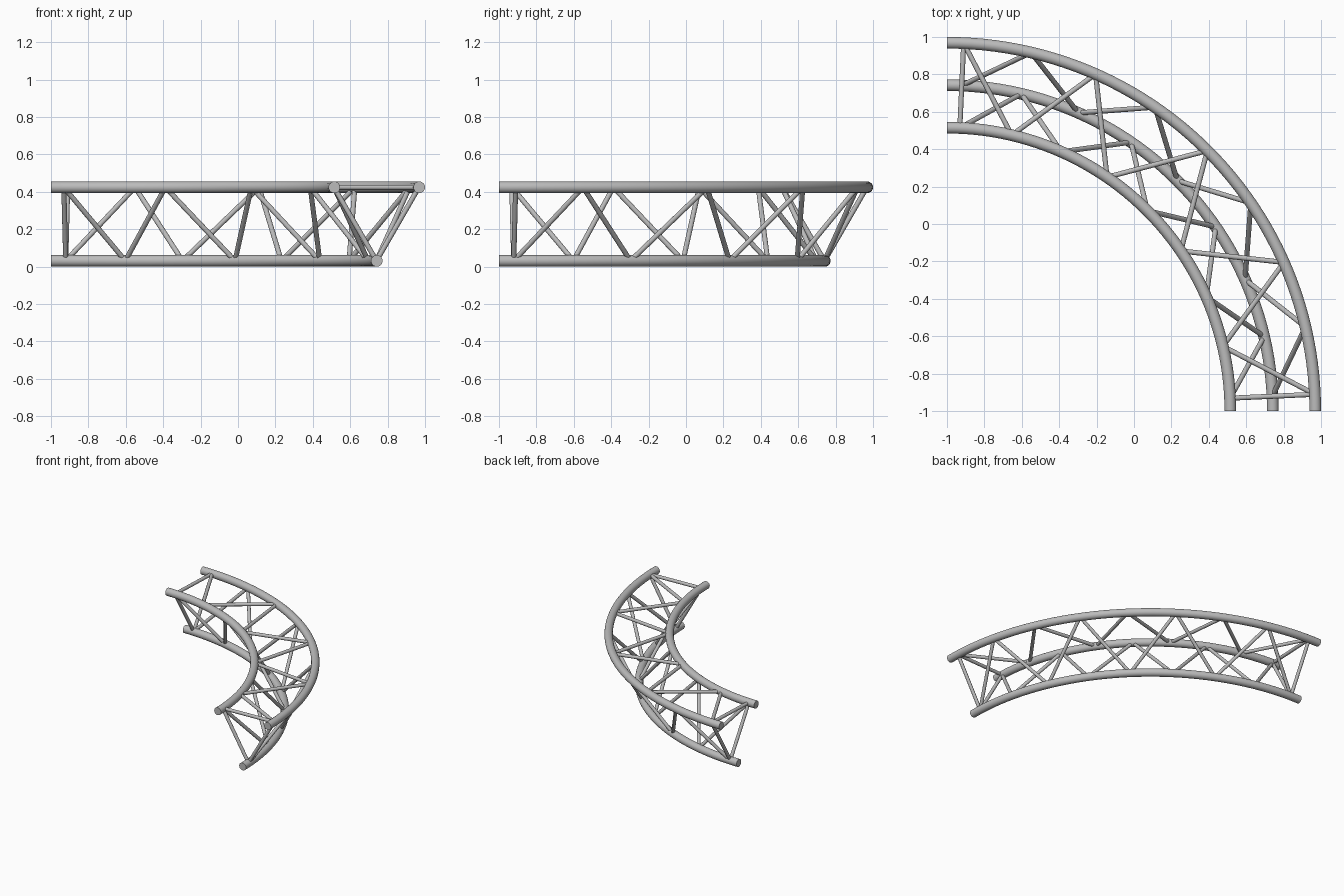
import bpy, bmesh
from math import radians, sin, cos, sqrt, pi
from mathutils import Matrix, Vector

if "Cube" in bpy.data.objects:
    bpy.data.objects.remove(bpy.data.objects["Cube"])

# Truss dimensions: a quarter ring with an equilateral triangular section
CENTRE = Vector((-1, -1, 0))
TUBE, ROD = 0.031, 0.0135
SIDE = 0.454
OUTER = 2 - TUBE
INNER = OUTER - SIDE
MIDDLE = OUTER - SIDE / 2
LOW = TUBE
HIGH = LOW + SIDE * sqrt(3) / 2
CHORDS = {"outer": (OUTER, HIGH), "inner": (INNER, HIGH), "lower": (MIDDLE, LOW)}

# Panel points along the arc
BAYS = 8
MARGIN = 2.6
STEP = (90 - 2 * MARGIN) / BAYS

metal = bpy.data.materials.new("grey metal")
metal.use_nodes = True
grey = (0.5, 0.5, 0.5, 1)
metal.diffuse_color = grey
bsdf = next(n for n in metal.node_tree.nodes if n.type == "BSDF_PRINCIPLED")
bsdf.inputs["Base Color"].default_value = grey


def finish(bm, name):
    """Turn a bmesh into a smooth-shaded object with sharp rims."""
    bmesh.ops.recalc_face_normals(bm, faces=bm.faces)
    mesh = bpy.data.meshes.new(name)
    bm.to_mesh(mesh)
    bm.free()
    mesh.materials.append(metal)
    obj = bpy.data.objects.new(name, mesh)
    bpy.context.collection.objects.link(obj)
    bpy.ops.object.select_all(action="DESELECT")
    obj.select_set(True)
    bpy.context.view_layer.objects.active = obj
    bpy.ops.object.shade_smooth_by_angle(angle=radians(40))


def chord(name, radius, height):
    """Sweep a circle through a quarter turn and cap both ends."""
    bm = bmesh.new()
    place = Matrix.Translation(CENTRE + Vector((radius, 0, height))) @ Matrix.Rotation(pi / 2, 4, "X")
    bmesh.ops.create_circle(bm, segments=24, radius=TUBE, matrix=place)
    bmesh.ops.spin(bm, geom=bm.verts[:] + bm.edges[:], cent=CENTRE, axis=(0, 0, 1),
                   angle=pi / 2, steps=48, use_duplicate=False)
    bmesh.ops.holes_fill(bm, edges=[e for e in bm.edges if e.is_boundary], sides=0)
    finish(bm, name)


def node(chord_name, index):
    """Panel point on a chord, counted from the back end of the arc."""
    radius, height = CHORDS[chord_name]
    a = radians(MARGIN + STEP * index)
    return CENTRE + Vector((radius * sin(a), radius * cos(a), height))


def rod(bm, a, b):
    axis = b - a
    turn = axis.to_track_quat("Z", "Y").to_matrix().to_4x4()
    bmesh.ops.create_cone(bm, cap_ends=True, segments=16, radius1=ROD, radius2=ROD,
                          depth=axis.length, matrix=Matrix.Translation((a + b) / 2) @ turn)


def lattice(name, first, second):
    """Zigzag between two chords, closed by a straight strut at each end."""
    bm = bmesh.new()
    pair = (first, second)
    for i in range(BAYS):
        rod(bm, node(pair[i % 2], i), node(pair[(i + 1) % 2], i + 1))
    for end in (0, BAYS):
        rod(bm, node(first, end), node(second, end))
    finish(bm, name)


# Three main tubes
for key, (r, z) in CHORDS.items():
    chord(key + "_chord", r, z)

# Bracing on the three faces; the first chord holds the end panel points
lattice("top_bracing", "outer", "inner")
lattice("outer_bracing", "lower", "outer")
lattice("inner_bracing", "inner", "lower")
